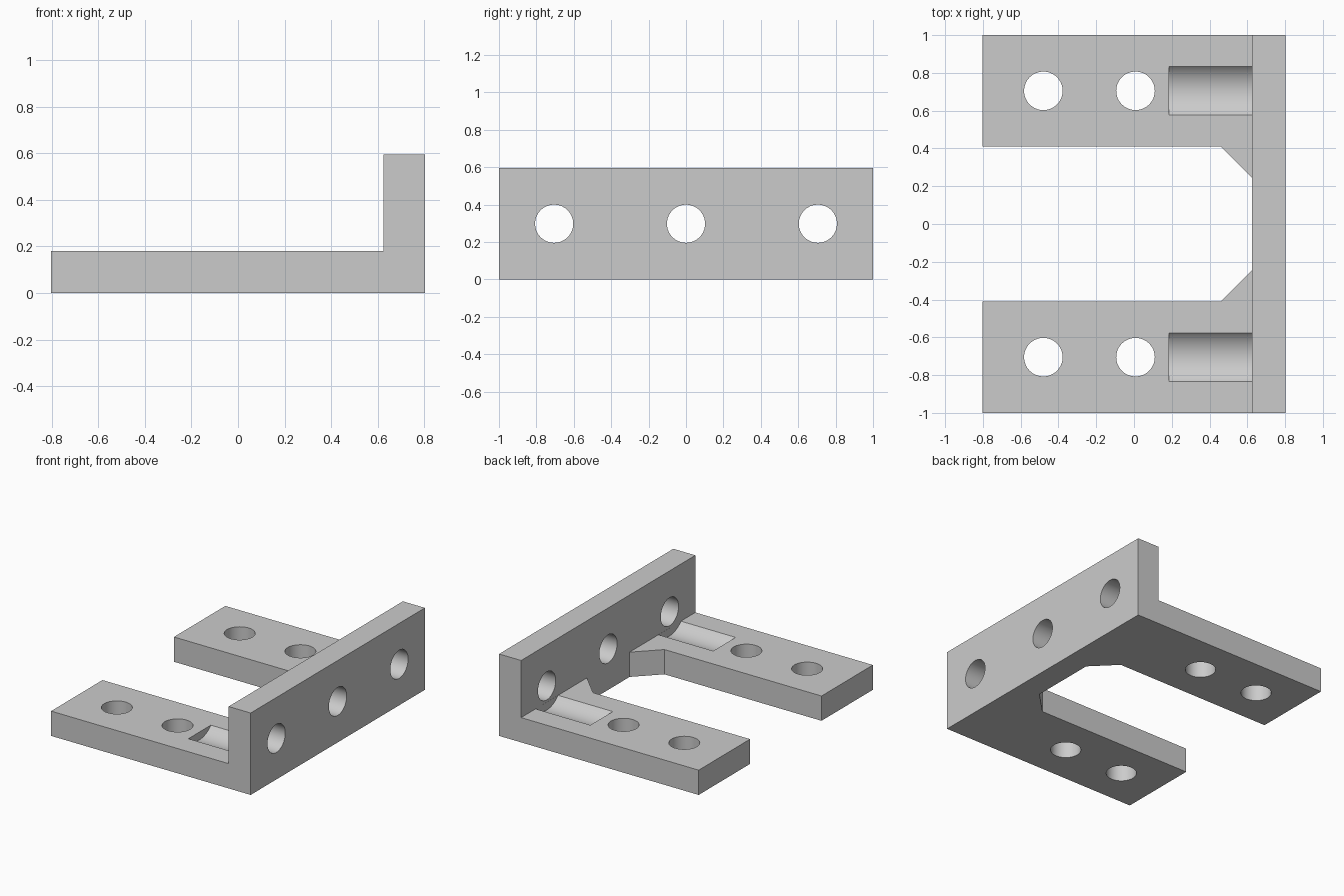
import bpy
import bmesh
import math
from mathutils import Matrix

cube = bpy.data.objects.get("Cube")
if cube:
    bpy.data.objects.remove(cube, do_unlink=True)

# Main dimensions
END, INNER, HALF = 0.802, 0.625, 1.0
PLATE, TOP = 0.18, 0.595
LEG_IN, NECK, GUSSET = 0.41, 0.245, 0.46
HOLE_Y, HOLE_R, HOLE_Z = 0.705, 0.102, 0.298
GROOVE_R, GROOVE_X = 0.175, 0.185

grey = bpy.data.materials.new("plain grey")
grey.use_nodes = True
grey.diffuse_color = (0.6, 0.6, 0.6, 1)
grey.node_tree.nodes["Principled BSDF"].inputs["Base Color"].default_value = grey.diffuse_color


def add_object(name, bm):
    mesh = bpy.data.meshes.new(name)
    bm.to_mesh(mesh)
    bm.free()
    obj = bpy.data.objects.new(name, mesh)
    bpy.context.collection.objects.link(obj)
    return obj


def raise_faces(bm, faces, height):
    """Extrude faces straight up and return the new top faces."""
    geom = bmesh.ops.extrude_face_region(bm, geom=faces)["geom"]
    verts = [g for g in geom if isinstance(g, bmesh.types.BMVert)]
    bmesh.ops.translate(bm, verts=verts, vec=(0, 0, height))
    return [g for g in geom if isinstance(g, bmesh.types.BMFace)]


def bracket_body():
    bm = bmesh.new()
    strip = [bm.verts.new((x, y, 0)) for x, y in (
        (END, -HALF), (END, HALF), (INNER, HALF),
        (INNER, NECK), (INNER, -NECK), (INNER, -HALF))]
    faces = [bm.faces.new(strip)]
    # Two legs with gussets against the upright
    for side, wall_out, wall_in in ((1, strip[2], strip[3]), (-1, strip[5], strip[4])):
        leg = [bm.verts.new((x, side * y, 0)) for x, y in (
            (-END, HALF), (-END, LEG_IN), (GUSSET, LEG_IN))]
        loop = leg + [wall_in, wall_out]
        faces.append(bm.faces.new(loop if side > 0 else loop[::-1]))
    # Plate thickness, then the upright wall
    tops = raise_faces(bm, faces, PLATE)
    wall = max(tops, key=lambda f: f.calc_center_median().x)
    raise_faces(bm, [wall], TOP - PLATE)
    if wall.is_valid:
        bm.faces.remove(wall)
    bmesh.ops.recalc_face_normals(bm, faces=bm.faces)
    bmesh.ops.dissolve_limit(bm, angle_limit=0.01, verts=bm.verts, edges=bm.edges)
    return add_object("bracket", bm)


def drill(target, radius, center, length, axis):
    """Cut a round hole through the target along x or z."""
    bm = bmesh.new()
    turn = Matrix.Rotation(math.pi / 2, 4, 'Y') if axis == 'x' else Matrix()
    bmesh.ops.create_cone(bm, cap_ends=True, segments=64, radius1=radius, radius2=radius,
                          depth=length, matrix=Matrix.Translation(center) @ turn)
    cutter = add_object("cutter", bm)
    cutter.hide_render = True
    mod = target.modifiers.new("cut", 'BOOLEAN')
    mod.operation = 'DIFFERENCE'
    mod.solver = 'EXACT'
    mod.object = cutter
    bpy.ops.object.modifier_apply(modifier=mod.name)
    bpy.data.objects.remove(cutter, do_unlink=True)


bracket = bracket_body()
bpy.ops.object.select_all(action='DESELECT')
bracket.select_set(True)
bpy.context.view_layer.objects.active = bracket

# Upright holes
for y in (-HOLE_Y, 0, HOLE_Y):
    drill(bracket, HOLE_R, (0.7, y, HOLE_Z), 0.5, 'x')

# Leg holes and the round grooves leading to the upright
groove_end = INNER - 0.0005
for y in (-HOLE_Y, HOLE_Y):
    for x in (-0.48, 0.008):
        drill(bracket, HOLE_R, (x, y, PLATE / 2), 0.5, 'z')
    drill(bracket, GROOVE_R, ((GROOVE_X + groove_end) / 2, y, HOLE_Z),
          groove_end - GROOVE_X, 'x')

bracket.data.materials.clear()
bracket.data.materials.append(grey)
bpy.ops.object.shade_smooth_by_angle(angle=math.radians(30))
